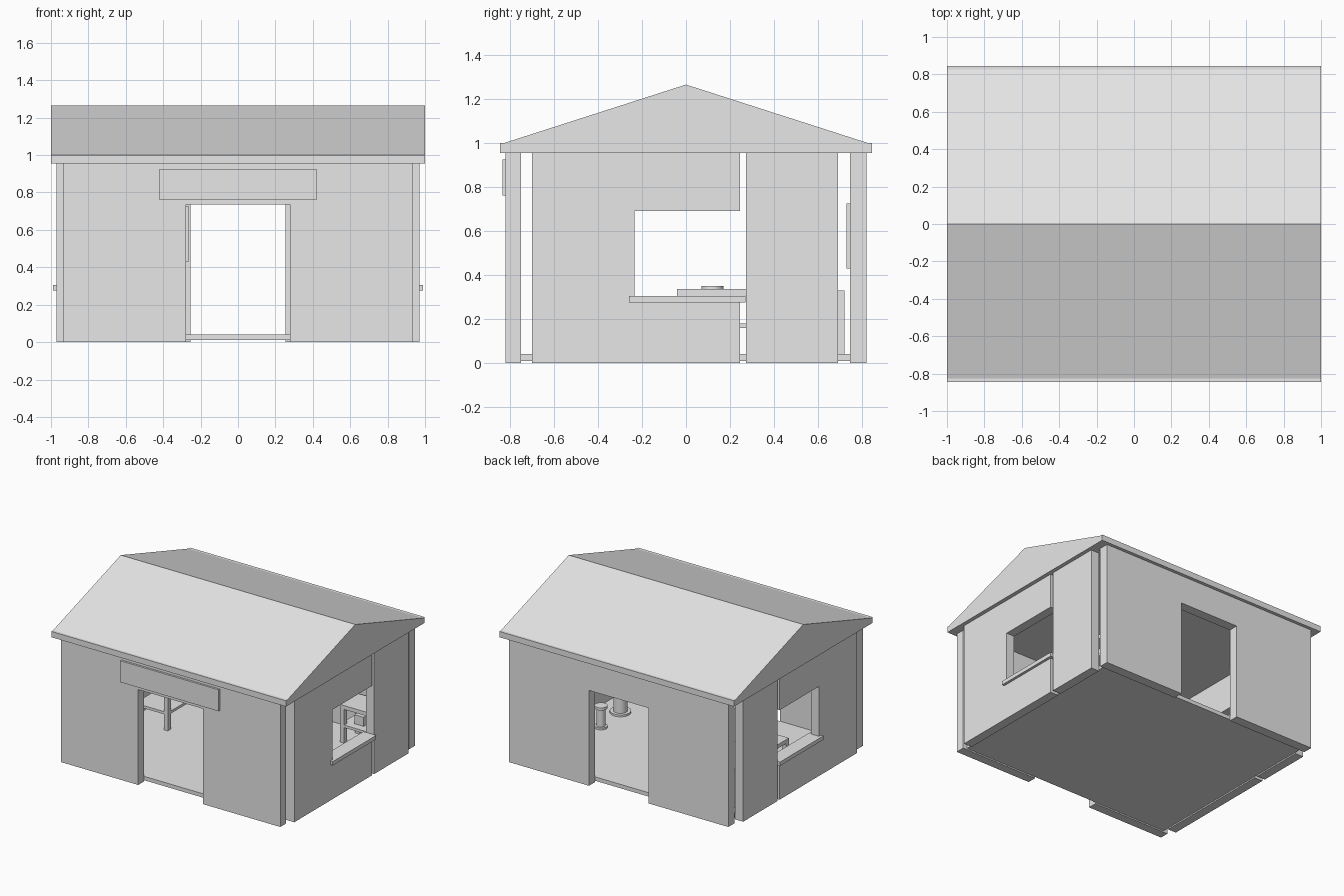
import bpy, bmesh, math
from mathutils import Vector

if "Cube" in bpy.data.objects:
    bpy.data.objects.remove(bpy.data.objects["Cube"])

grey = bpy.data.materials.new("plain_grey")
grey.diffuse_color = (0.8, 0.8, 0.8, 1)
grey.use_nodes = True
grey.node_tree.nodes["Principled BSDF"].inputs["Base Color"].default_value = grey.diffuse_color


def finish(name, bm):
    bmesh.ops.recalc_face_normals(bm, faces=bm.faces)
    me = bpy.data.meshes.new(name)
    bm.to_mesh(me)
    bm.free()
    me.materials.append(grey)
    ob = bpy.data.objects.new(name, me)
    bpy.context.collection.objects.link(ob)
    return ob


def box(name, x, y, z):
    """Box from three (min, max) ranges."""
    bm = bmesh.new()
    bmesh.ops.create_cube(bm, size=1)
    for v in bm.verts:
        v.co = Vector([(r[0] + r[1]) / 2 + c * (r[1] - r[0])
                       for r, c in zip((x, y, z), v.co)])
    return finish(name, bm)


def slab(name, pts, a, b, axis):
    """Extrude a 2D outline (other horizontal axis, z) from a to b along axis."""
    bm = bmesh.new()
    place = (lambda p: (a, p[0], p[1])) if axis == 'x' else (lambda p: (p[0], a, p[1]))
    face = bm.faces.new([bm.verts.new(place(p)) for p in pts])
    ext = bmesh.ops.extrude_face_region(bm, geom=[face])
    move = Vector((b - a, 0, 0)) if axis == 'x' else Vector((0, b - a, 0))
    bmesh.ops.translate(bm, vec=move,
                        verts=[g for g in ext["geom"] if isinstance(g, bmesh.types.BMVert)])
    return finish(name, bm)


def disc(name, x, y, z0, z1, r):
    bm = bmesh.new()
    bmesh.ops.create_cone(bm, cap_ends=True, segments=32, radius1=r, radius2=r, depth=z1 - z0)
    bmesh.ops.translate(bm, verts=bm.verts, vec=(x, y, (z0 + z1) / 2))
    ob = finish(name, bm)
    for p in ob.data.polygons:
        p.use_smooth = abs(p.normal.z) < 0.5
    ob.data.set_sharp_from_angle(angle=math.radians(30))


def rack(name, x, y, top):
    """Low table with four legs and a middle shelf."""
    w = 0.035
    box(name + "_top", x, y, (top - 0.03, top))
    box(name + "_shelf", x, y, (0.16, 0.18))
    for i, lx in enumerate((x[0], x[1] - w)):
        for j, ly in enumerate((y[0], y[1] - w)):
            box(f"{name}_leg_{i}{j}", (lx, lx + w), (ly, ly + w), (0.04, top - 0.03))


H = 0.955  # wall height

# Floor
box("floor", (-0.9, 0.9), (-0.75, 0.745), (0.01, 0.04))

# Front and back walls with door openings
for name, y0, y1, d in (("front_wall", -0.82, -0.75, 0.277), ("back_wall", 0.745, 0.82, 0.253)):
    slab(name, [(-0.935, 0), (-d, 0), (-d, 0.735), (d, 0.735), (d, 0),
                (0.935, 0), (0.935, H), (-0.935, H)], y0, y1, 'y')

# Side walls, window open to the slit, with sills
window_wall = [(-0.70, 0), (0.245, 0), (0.245, 0.29), (-0.235, 0.29),
               (-0.235, 0.69), (0.245, 0.69), (0.245, H), (-0.70, H)]
for side, s in (("left", -1), ("right", 1)):
    slab(side + "_window_wall", window_wall, s * 0.90, s * 0.97, 'x')
    box(side + "_rear_wall", sorted((s * 0.90, s * 0.97)), (0.272, 0.69), (0, H))
    box(side + "_sill", sorted((s * 0.88, s * 0.99)), (-0.26, 0.27), (0.275, 0.305))

# Roof: eave slab and gable prism
box("eave_slab", (-1, 1), (-0.845, 0.845), (H, 1.0))
slab("gable_roof", [(-0.825, 1.0), (0.825, 1.0), (0, 1.265)], -1, 1, 'x')

# Sign board and inner wall board
box("sign_board", (-0.42, 0.42), (-0.835, -0.82), (0.76, 0.925))
box("notice_board", (-0.56, -0.262), (0.73, 0.745), (0.43, 0.725))

# Display table with a plate on the left
rack("display_table", (-0.85, -0.57), (-0.04, 0.60), 0.335)
disc("plate", -0.71, 0.12, 0.335, 0.35, 0.05)

# Storage shelf with boxes in the rear right corner
rack("storage_shelf", (0.52, 0.86), (0.50, 0.72), 0.33)
for i, x in enumerate((0.60, 0.74)):
    box(f"stored_box_{i}", (x, x + 0.08), (0.56, 0.64), (0.18, 0.25))

# Round stool and pedestal on the right
disc("stool_base", 0.69, 0.05, 0.04, 0.055, 0.045)
disc("stool_post", 0.69, 0.05, 0.055, 0.19, 0.03)
disc("stool_seat", 0.69, 0.05, 0.19, 0.21, 0.045)
disc("pedestal_base", 0.72, -0.23, 0.04, 0.055, 0.075)
disc("pedestal_post", 0.72, -0.23, 0.055, 0.27, 0.05)
